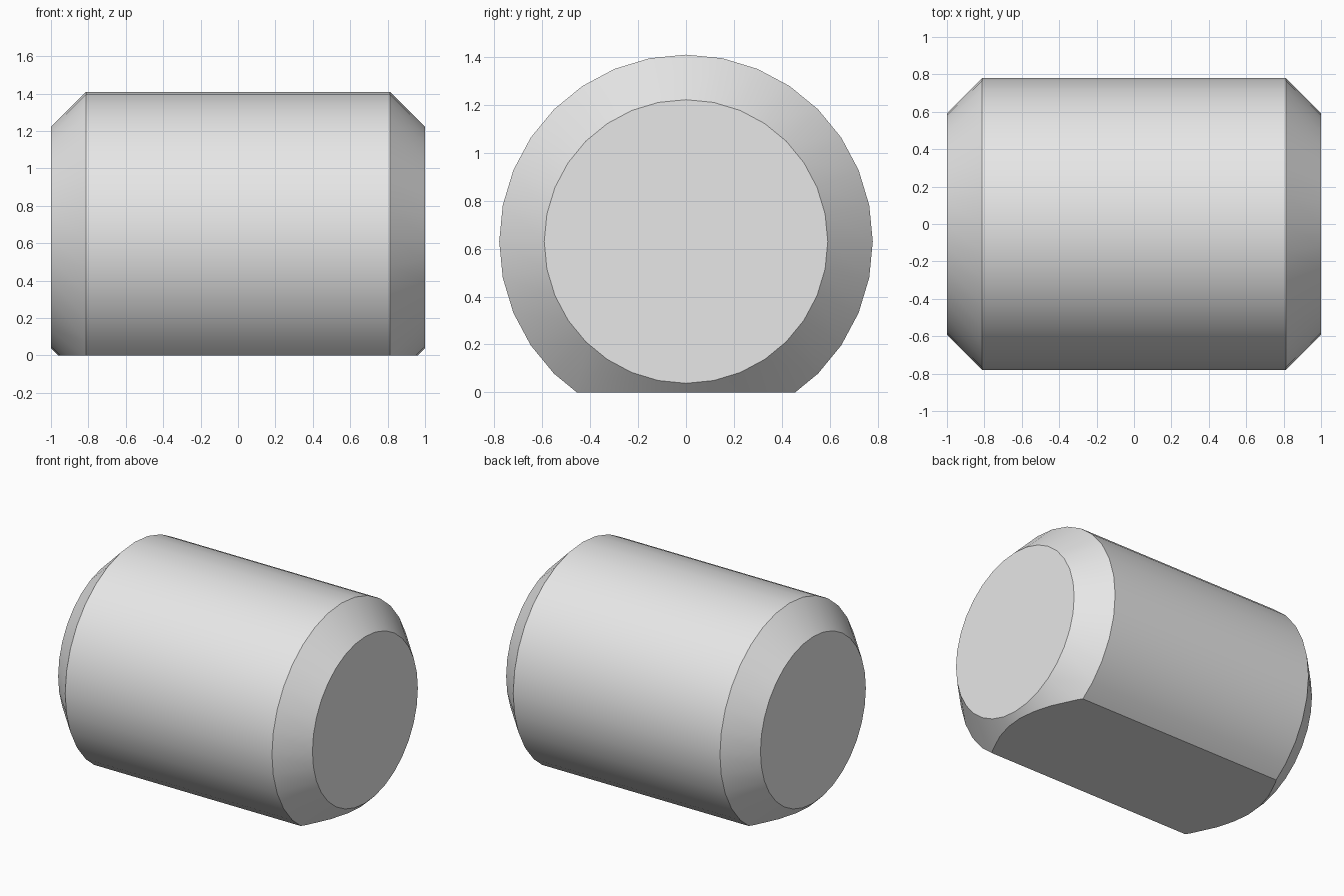
import bpy
import bmesh
from math import radians
from mathutils import Matrix

RADIUS = 0.78
AXIS_HEIGHT = 0.63
CHAMFER = 0.187

cube = bpy.data.objects.get("Cube")
if cube:
    bpy.data.objects.remove(cube, do_unlink=True)

# Plain grey material
grey = bpy.data.materials.new("light_grey")
grey.use_nodes = True
colour = (0.8, 0.8, 0.8, 1)
grey.diffuse_color = colour
for node in grey.node_tree.nodes:
    if node.type == "BSDF_PRINCIPLED":
        node.inputs["Base Color"].default_value = colour

# Barrel lying along x
bm = bmesh.new()
place = Matrix.Translation((0, 0, AXIS_HEIGHT)) @ Matrix.Rotation(radians(90), 4, "Y")
bmesh.ops.create_cone(bm, cap_ends=True, segments=32, radius1=RADIUS,
                      radius2=RADIUS, depth=2, matrix=place)

# Chamfered rims at both ends
rims = [e for e in bm.edges if abs(e.verts[0].co.x - e.verts[1].co.x) < 0.01]
bmesh.ops.bevel(bm, geom=rims, offset=CHAMFER, offset_type="OFFSET",
                segments=1, profile=0.5, affect="EDGES")

# Flat underside, cut away and closed
cut = bmesh.ops.bisect_plane(bm, geom=bm.verts[:] + bm.edges[:] + bm.faces[:],
                             plane_co=(0, 0, 0), plane_no=(0, 0, 1),
                             clear_inner=True)
rim = [g for g in cut["geom_cut"] if isinstance(g, bmesh.types.BMEdge)]
bmesh.ops.holes_fill(bm, edges=rim, sides=0)
bmesh.ops.recalc_face_normals(bm, faces=bm.faces[:])

mesh = bpy.data.meshes.new("flat_bottomed_barrel")
bm.to_mesh(mesh)
bm.free()
mesh.materials.append(grey)
barrel = bpy.data.objects.new("flat_bottomed_barrel", mesh)
bpy.context.collection.objects.link(barrel)

# Smooth round sides with crisp rims
for other in bpy.context.selected_objects:
    other.select_set(False)
barrel.select_set(True)
bpy.context.view_layer.objects.active = barrel
bpy.ops.object.shade_smooth_by_angle(angle=radians(30))
